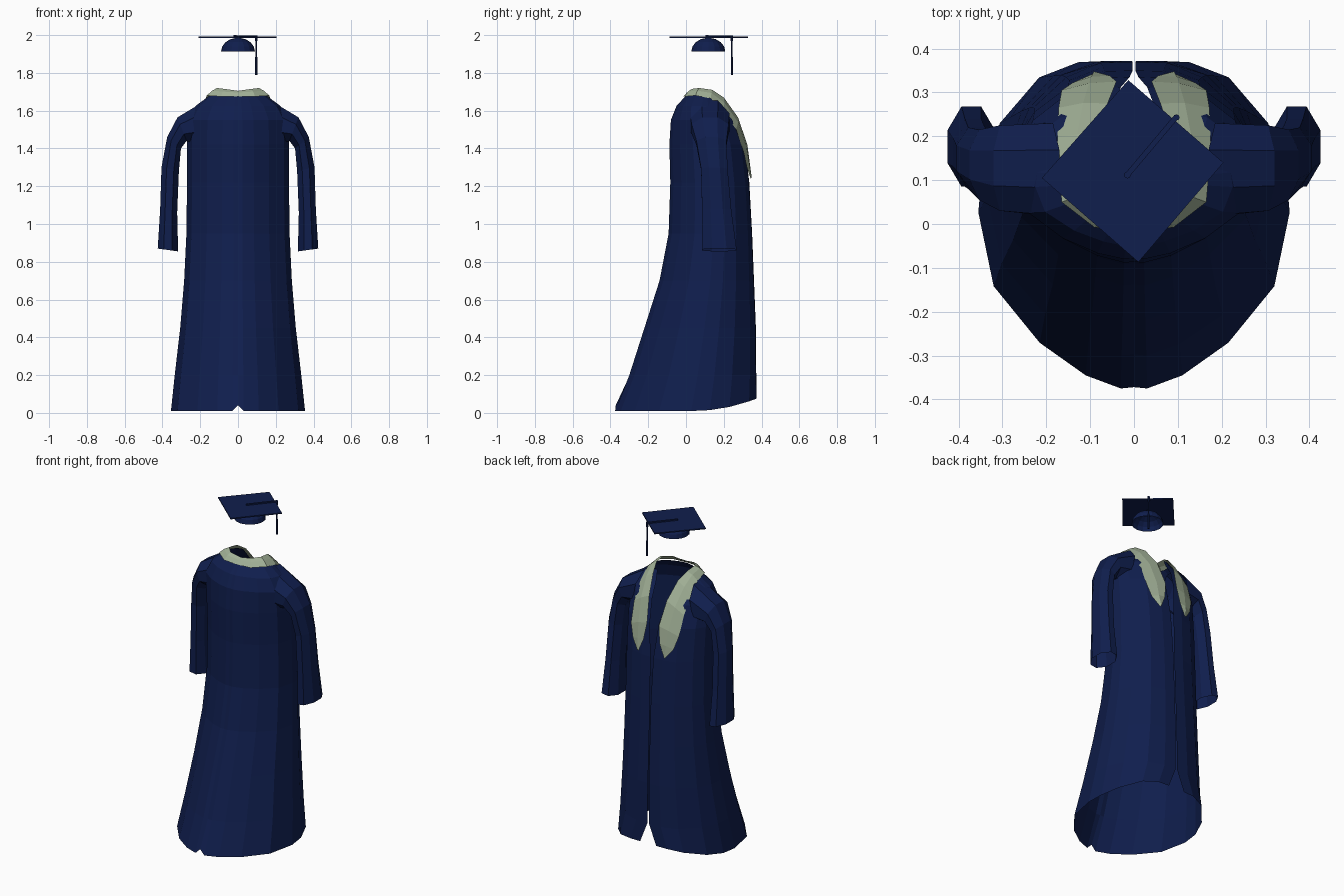
import bpy, bmesh, math
from mathutils import Vector

if "Cube" in bpy.data.objects:
    bpy.data.objects.remove(bpy.data.objects["Cube"])


def material(name, rgb):
    m = bpy.data.materials.new(name)
    m.diffuse_color = (*rgb, 1)
    m.use_nodes = True
    m.node_tree.nodes["Principled BSDF"].inputs["Base Color"].default_value = m.diffuse_color
    return m


NAVY = material("navy_cloth", (0.005, 0.013, 0.075))
SAGE = material("sage_cloth", (0.36, 0.44, 0.31))


def make(name, bm, mat, mirror=False):
    bmesh.ops.recalc_face_normals(bm, faces=bm.faces)
    me = bpy.data.meshes.new(name)
    bm.to_mesh(me)
    bm.free()
    me.materials.append(mat)
    ob = bpy.data.objects.new(name, me)
    bpy.context.collection.objects.link(ob)
    if mirror:
        mod = ob.modifiers.new("mirror", 'MIRROR')
        mod.merge_threshold = 0.0005
    return ob


def loft(rings, closed=False):
    bm = bmesh.new()
    rows = [[bm.verts.new(p) for p in r] for r in rings]
    n = len(rows[0])
    for a, b in zip(rows, rows[1:]):
        for i in range(n if closed else n - 1):
            j = (i + 1) % n
            bm.faces.new((a[i], a[j], b[j], b[i]))
    return bm


# Gown body: half outline from the open seam (+y) round to the front centre
OUTLINE = [(.02, .378), (.10, .375), (.20, .34), (.30, .235), (.345, .13), (.355, .03),
           (.32, -.14), (.215, -.27), (.11, -.345), (.03, -.375), (0, -.372)]
# z, half width, front y, back y, half gap at the seam
LEVELS = [(.01, .355, -.375, .372, .055), (.20, .335, -.30, .372, .006),
          (.45, .306, -.22, .370, .003), (.70, .285, -.14, .36, .003),
          (.95, .273, -.092, .35, .003), (1.22, .27, -.083, .335, .010),
          (1.42, .27, -.088, .312, .03), (1.55, .268, -.08, .26, .05),
          (1.625, .225, -.05, .20, .065), (1.68, .15, 0, .165, .08)]
rings = []
for k, (z, w, yf, yb, gap) in enumerate(LEVELS):
    ring = []
    for x, y in OUTLINE:
        t = (y + .375) / .753
        px = gap + (w - gap) * (x - .02) / .335 if y > .03 else w * x / .355
        lift = 0
        if k == 0:
            lift = .065 * max(0, (t - .55) / .45) ** 2
            if x == 0:
                lift = .03
        ring.append((px, yf + (yb - yf) * t, z + lift))
    rings.append(ring)
make("gown_body", loft(rings), NAVY, mirror=True)

# Sleeves: outer (x, z), inner (x, z), front y, back y
SLEEVE = [((.17, 1.655), (.22, 1.42), .02, .23), ((.32, 1.565), (.272, 1.44), .03, .225),
          ((.375, 1.46), (.302, 1.40), .055, .215), ((.405, 1.30), (.313, 1.28), .08, .22),
          ((.412, 1.08), (.322, 1.06), .085, .24), ((.425, .87), (.317, .855), .085, .268)]
rings = []
for (ox, oz), (ix, iz), y0, y1 in SLEEVE:
    ring = []
    for i in range(8):
        a = math.radians(22.5 + 45 * i)
        c, s = math.cos(a) / .924, math.sin(a) / .924
        ring.append(((ox + ix) / 2 + (ox - ix) / 2 * c, (y0 + y1) / 2 + (y1 - y0) / 2 * s,
                     (oz + iz) / 2 + (oz - iz) / 2 * c))
    rings.append(ring)
make("sleeves", loft(rings, True), NAVY, mirror=True)

# Stole: inner edge, ridge and outer edge, from the front centre to the pointed end
STOLE = [((0, .025, 1.705), (0, -.015, 1.675)), ((.07, .03, 1.715), (.09, -.008, 1.675)),
         ((.11, .07, 1.72), (.165, .05, 1.68)), ((.105, .14, 1.71), (.172, .13, 1.665)),
         ((.085, .20, 1.67), (.175, .197, 1.60)), ((.06, .275, 1.565), (.172, .265, 1.50)),
         ((.04, .325, 1.42), (.165, .305, 1.38)), ((.055, .338, 1.32), (.14, .322, 1.30)),
         ((.088, .342, 1.24), (.095, .342, 1.24))]
rings = []
for a, b in STOLE:
    a, b = Vector(a), Vector(b)
    mid = (a + b) / 2
    mid.z += .006
    if mid.y > .15:
        mid.y += .006
    rings.append((a, mid, b))
make("stole", loft(rings), SAGE, mirror=True)

# Cap crown: open dome
crown = []
for k in range(5):
    a = math.radians(85 * k / 4)
    crown.append([(.09 * math.cos(a) * math.cos(i * math.tau / 16),
                   .118 + .09 * math.cos(a) * math.sin(i * math.tau / 16),
                   1.913 + .073 * math.sin(a)) for i in range(16)])
make("cap_crown", loft(crown, True), NAVY)


def prism(name, pts, z0, z1):
    bm = bmesh.new()
    f = bm.faces.new([bm.verts.new((x, y, z0)) for x, y in pts])
    top = bmesh.ops.extrude_face_region(bm, geom=[f])["geom"]
    for v in top:
        if isinstance(v, bmesh.types.BMVert):
            v.co.z = z1
    return make(name, bm, NAVY)


def disc(cx, cy, r, n=8):
    return [(cx + r * math.cos(i * math.tau / n), cy + r * math.sin(i * math.tau / n))
            for i in range(n)]


# Cap board, button, cord and hanging tassel
prism("cap_board", [(-.21, .105), (.01, -.087), (.204, .14), (-.013, .328)], 1.985, 1.992)
prism("cap_button", disc(-.015, .112, .008), 1.99, 2.0)
d = Vector((.112, .133)).normalized() * .006
p, q = Vector((-.015, .112)), Vector((.097, .245))
s = Vector((-d.y, d.x))
prism("tassel_cord", [p - s, q - s, q + s, p + s], 1.99, 1.999)
prism("tassel_knot", disc(.097, .243, .007), 1.97, 1.999)
prism("tassel_string", disc(.097, .243, .004), 1.88, 1.975)
prism("tassel_fringe", disc(.097, .243, .006), 1.79, 1.885)
